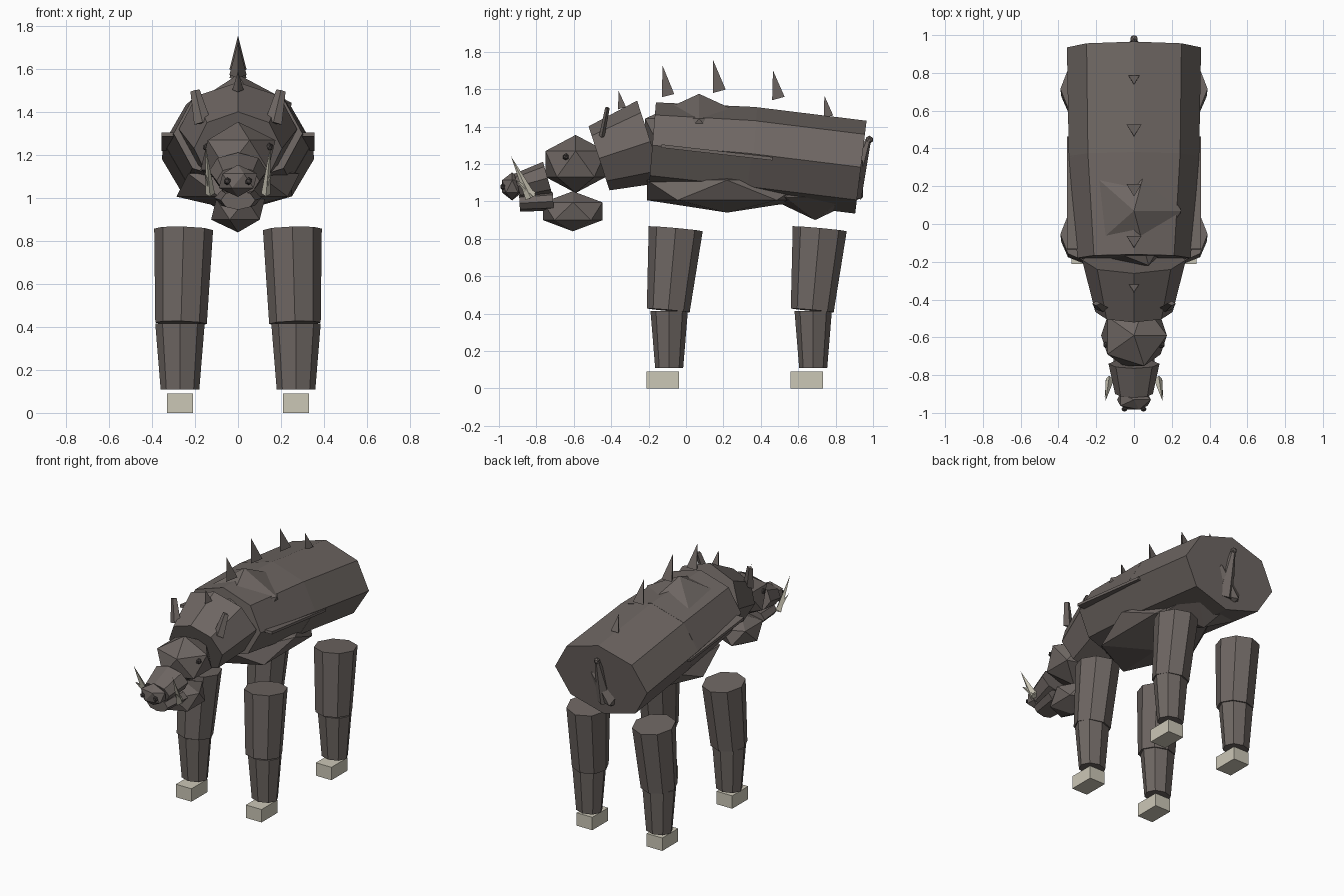
import bpy, bmesh, math
from mathutils import Vector, Matrix

cube = bpy.data.objects.get("Cube")
if cube:
    bpy.data.objects.remove(cube)


def material(name, rgb):
    m = bpy.data.materials.new(name)
    m.use_nodes = True
    m.diffuse_color = (*rgb, 1)
    bsdf = next(n for n in m.node_tree.nodes if n.type == 'BSDF_PRINCIPLED')
    bsdf.inputs["Base Color"].default_value = (*rgb, 1)
    bsdf.inputs["Roughness"].default_value = 0.9
    return m


HIDE = material("brown grey hide", (0.155, 0.133, 0.123))
BONE = material("pale bone", (0.60, 0.57, 0.47))
DARK = material("dark eye", (0.06, 0.052, 0.05))


def finish(name, bm, mat):
    bmesh.ops.recalc_face_normals(bm, faces=bm.faces)
    mesh = bpy.data.meshes.new(name)
    bm.to_mesh(mesh)
    bm.free()
    mesh.materials.append(mat)
    obj = bpy.data.objects.new(name, mesh)
    bpy.context.collection.objects.link(obj)
    return obj


def taper(name, start, end, r_start, r_end, mat=HIDE, sides=8, phase=-90):
    """Tapered prism between two points; radii are (across, along) pairs."""
    a, b = Vector(start), Vector(end)
    axis = (b - a).normalized()
    u = Vector((1, 0, 0))
    u = (u - axis * u.dot(axis)).normalized()
    v = axis.cross(u)
    bm = bmesh.new()
    rings = []
    for centre, (ru, rv) in ((a, r_start), (b, r_end)):
        ring = []
        for i in range(sides):
            t = math.radians(phase) + math.tau * i / sides
            ring.append(bm.verts.new(centre + u * ru * math.cos(t) + v * rv * math.sin(t)))
        rings.append(ring)
        bm.faces.new(ring)
    for i in range(sides):
        j = (i + 1) % sides
        bm.faces.new((rings[0][i], rings[0][j], rings[1][j], rings[1][i]))
    bmesh.ops.remove_doubles(bm, verts=bm.verts, dist=0.0005)
    return finish(name, bm, mat)


def lump(name, centre, radii, mat=HIDE):
    """Faceted twenty-sided lump."""
    bm = bmesh.new()
    bmesh.ops.create_icosphere(bm, subdivisions=1, radius=1)
    bm.transform(Matrix.Translation(centre) @ Matrix.Diagonal((*radii, 1)))
    return finish(name, bm, mat)


def box(name, centre, size, mat, tilt=0):
    bm = bmesh.new()
    bmesh.ops.create_cube(bm, size=1)
    bm.transform(Matrix.Translation(centre) @ Matrix.Rotation(math.radians(tilt), 4, 'X')
                 @ Matrix.Diagonal((*size, 1)))
    return finish(name, bm, mat)


# Trunk
taper("front_body", (0, -0.18, 1.30), (0, 0.36, 1.255), (0.30, 0.23), (0.345, 0.25))
taper("rear_body", (0, 0.35, 1.255), (0, 0.935, 1.183), (0.345, 0.25), (0.355, 0.25))
lump("shoulder_hump", (0, 0.07, 1.335), (0.28, 0.34, 0.24))
lump("belly", (0, 0.22, 1.06), (0.32, 0.505, 0.12))
lump("rump", (0, 0.69, 1.12), (0.25, 0.30, 0.22))

# Neck and head
taper("neck", (0, -0.19, 1.32), (0, -0.465, 1.23), (0.275, 0.23), (0.205, 0.18))
lump("head", (0, -0.59, 1.20), (0.195, 0.19, 0.155))
lump("jaw", (0, -0.605, 0.947), (0.14, 0.186, 0.107))
taper("snout", (0, -0.74, 1.125), (0, -0.90, 1.08), (0.135, 0.09), (0.10, 0.07))
taper("lower_lip", (0, -0.71, 1.00), (0, -0.89, 0.99), (0.11, 0.05), (0.08, 0.045))
lump("nose", (0, -0.93, 1.08), (0.10, 0.062, 0.075))

# Tail
taper("tail", (0, 0.875, 1.03), (0, 0.975, 1.33), (0.065, 0.065), (0.015, 0.015), sides=6)
lump("tail_tip", (0, 0.98, 1.33), (0.022, 0.022, 0.022))

# Back spikes: centre y, base z, tip y, tip z, base radius
spikes = [(-0.335, 1.50, -0.36, 1.59, 0.03),
          (-0.085, 1.568, -0.125, 1.725, 0.046),
          (0.19, 1.592, 0.145, 1.755, 0.046),
          (0.505, 1.553, 0.465, 1.70, 0.046),
          (0.77, 1.455, 0.74, 1.565, 0.035)]
for n, (y, z, tip_y, tip_z, r) in enumerate(spikes):
    taper(f"back_spike_{n + 1}", (0, y, z), (0, tip_y, tip_z), (r, r), (0, 0), sides=3)

# Paired parts
for side, s in (("left", 1), ("right", -1)):
    lump(f"{side}_eye", (s * 0.145, -0.64, 1.237), (0.02, 0.02, 0.02), DARK)
    lump(f"{side}_nostril", (s * 0.05, -0.98, 1.078), (0.018, 0.014, 0.018), DARK)
    taper(f"{side}_ear", (s * 0.165, -0.45, 1.35), (s * 0.20, -0.42, 1.50),
          (0.04, 0.015), (0.022, 0.012), sides=4)
    taper(f"{side}_large_tusk", (s * 0.13, -0.83, 1.02), (s * 0.15, -0.935, 1.24),
          (0.022, 0.03), (0, 0), BONE, 4)
    taper(f"{side}_small_tusk", (s * 0.13, -0.82, 1.03), (s * 0.155, -0.915, 1.12),
          (0.018, 0.025), (0, 0), BONE, 4)
    box(f"{side}_flank_ridge", (s * 0.315, 0.165, 1.262), (0.08, 0.60, 0.018), HIDE, -6.5)

    # Legs
    for place, y in (("front", 0), ("rear", 0.77)):
        leg = f"{side}_{place}"
        taper(f"{leg}_thigh", (s * 0.253, y - 0.055, 0.854), (s * 0.265, y - 0.095, 0.417),
              (0.137, 0.145), (0.12, 0.115))
        taper(f"{leg}_shin", (s * 0.27, y - 0.09, 0.415), (s * 0.27, y - 0.09, 0.11),
              (0.115, 0.10), (0.09, 0.075))
        box(f"{leg}_hoof", (s * 0.27, y - 0.125, 0.045), (0.12, 0.175, 0.09), BONE)
